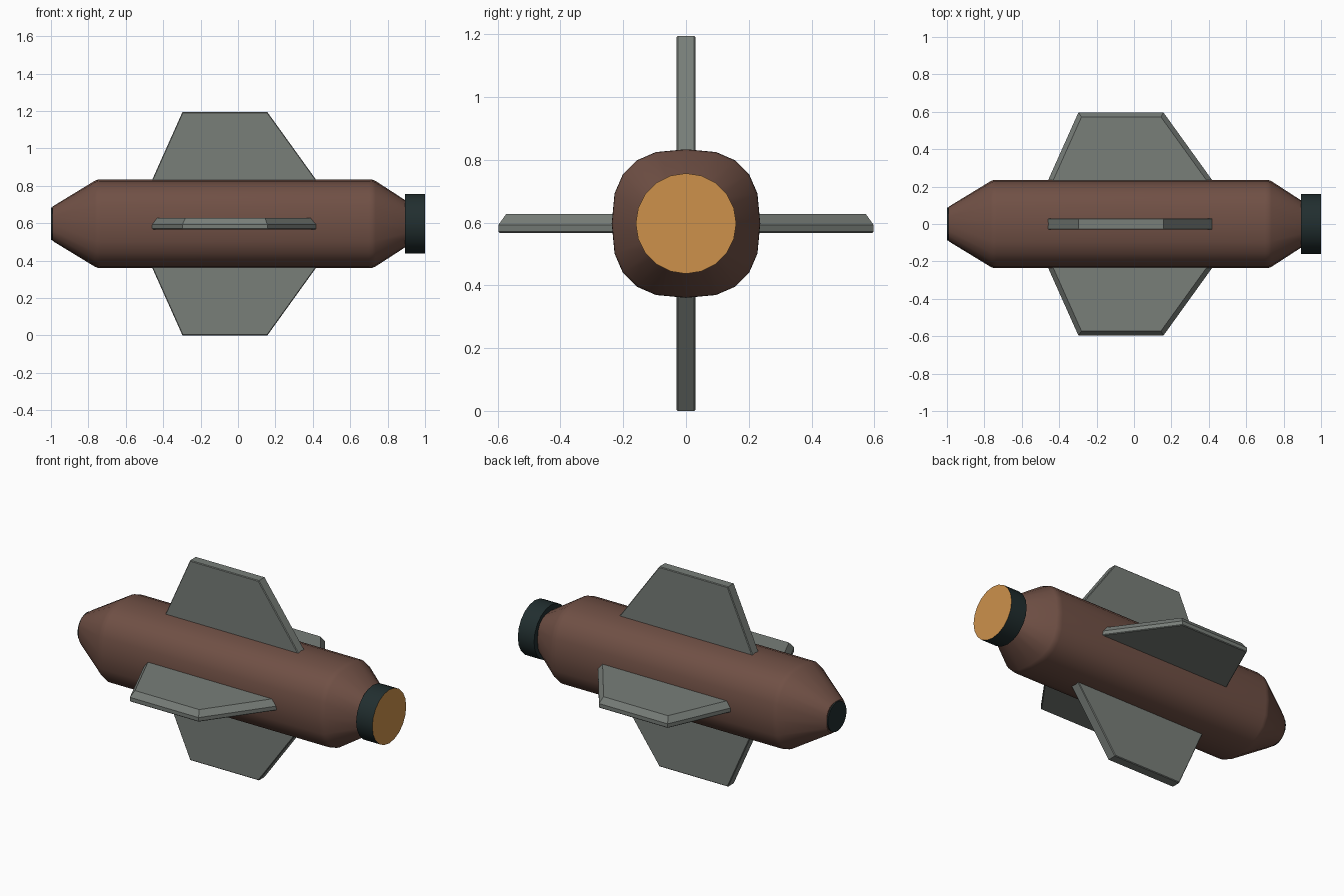
import bpy, bmesh, math
from mathutils import Vector

if "Cube" in bpy.data.objects:
    bpy.data.objects.remove(bpy.data.objects["Cube"])

CZ = 0.597      # height of the long axis
SIDES = 20


def material(name, rgb):
    lin = [(c / 255 / 12.92) if c < 10 else ((c / 255 + 0.055) / 1.055) ** 2.4 for c in rgb]
    m = bpy.data.materials.new(name)
    m.diffuse_color = (*lin, 1)
    m.use_nodes = True
    m.node_tree.nodes["Principled BSDF"].inputs["Base Color"].default_value = m.diffuse_color
    return m


brown = material("brown", (112, 80, 69))
grey = material("grey", (120, 126, 121))
dark = material("dark teal", (33, 46, 47))
orange = material("orange", (205, 145, 75))


def finish(name, bm, mats, smooth=None):
    bmesh.ops.recalc_face_normals(bm, faces=bm.faces)
    me = bpy.data.meshes.new(name)
    bm.to_mesh(me)
    bm.free()
    for m in mats:
        me.materials.append(m)
    ob = bpy.data.objects.new(name, me)
    bpy.context.collection.objects.link(ob)
    if smooth:
        bpy.ops.object.select_all(action='DESELECT')
        ob.select_set(True)
        bpy.context.view_layer.objects.active = ob
        bpy.ops.object.shade_smooth_by_angle(angle=math.radians(smooth))
    return ob


def loft(bm, rings):
    """Bridge closed rings of points and cap both ends."""
    vs = [[bm.verts.new(p) for p in r] for r in rings]
    n = len(vs[0])
    for a, b in zip(vs, vs[1:]):
        for i in range(n):
            bm.faces.new((a[i], a[(i + 1) % n], b[(i + 1) % n], b[i]))
    bm.faces.new(vs[0])
    bm.faces.new(vs[-1])


def section(x, r, power):
    """Cross-section across x; power below 1 squares off the circle."""
    def p(v):
        return math.copysign(abs(v) ** power, v) if abs(v) > 1e-9 else 0
    return [Vector((x, r * p(math.cos(a)), CZ + r * p(math.sin(a))))
            for a in (2 * math.pi * i / SIDES for i in range(SIDES))]


def tube(name, profile, power, mats):
    bm = bmesh.new()
    loft(bm, [section(x, r, power) for x, r in profile])
    if len(mats) > 1:           # second colour on the +x end face
        max(bm.faces, key=lambda f: f.calc_center_median().x).material_index = 1
    return finish(name, bm, mats, 32)


# Squarish tapered body
tube("body", [(-0.993, 0.089), (-0.985, 0.096), (-0.765, 0.230), (-0.75, 0.2355), (-0.735, 0.2365),
              (0.70, 0.2365), (0.718, 0.2355), (0.735, 0.229), (0.90, 0.122)], 0.77, [brown])

# Dark nose plate and the tail nozzle with its glowing end
tube("nose_plate", [(-1.0, 0.088), (-0.985, 0.088)], 1, [dark])
tube("nozzle", [(0.893, 0.16), (1.0, 0.16)], 1, [dark, orange])


def fin(name, out, thick, layers):
    """Trapezoid plate; layers are (outline inset, thickness position)."""
    tip, root = 0.597, 0.15
    sl, sr = 0.447, 0.72        # sweep of the two sloped edges
    rings = []
    for d, t in layers:
        ring = []
        for r in (root, tip - d):
            xl = -0.297 - sl * (tip - r) + d * math.hypot(1, sl)
            xr = 0.157 + sr * (tip - r) - d * math.hypot(1, sr)
            ring.append((xl, xr, r))
        (a, b, r0), (c, e, r1) = ring
        rings.append([Vector((x, 0, CZ)) + out * r + thick * t
                      for x, r in ((a, r0), (b, r0), (e, r1), (c, r1))])
    bm = bmesh.new()
    loft(bm, rings)
    finish(name, bm, [grey])


# Upright fins are nearly square edged, side fins are chamfered on top
Y, Z = Vector((0, 1, 0)), Vector((0, 0, 1))
plain = [(0.004, -0.03), (0, -0.026), (0, 0.026), (0.004, 0.03)]
chamfered = [(0.004, -0.03), (0, -0.026), (0, -0.004), (0.025, 0.031)]
fin("top_fin", Z, Y, plain)
fin("bottom_fin", -Z, Y, plain)
fin("front_fin", -Y, Z, chamfered)
fin("back_fin", Y, Z, chamfered)
